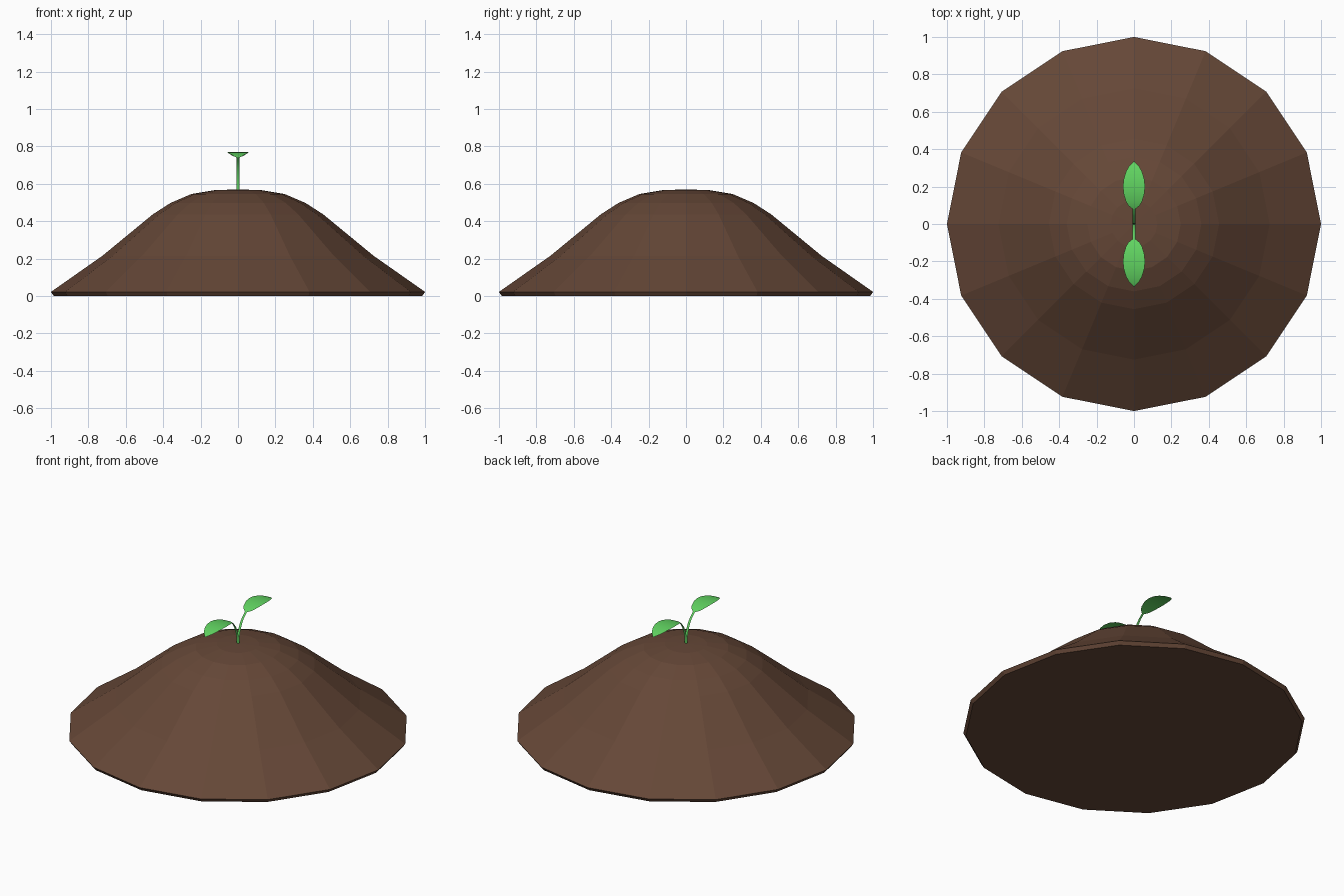
import bpy
import math

if "Cube" in bpy.data.objects:
    bpy.data.objects.remove(bpy.data.objects["Cube"])


def material(name, color):
    m = bpy.data.materials.new(name)
    m.diffuse_color = (*color, 1)
    m.use_nodes = True
    m.node_tree.nodes["Principled BSDF"].inputs["Base Color"].default_value = m.diffuse_color
    return m


def make_object(name, verts, faces, mat):
    me = bpy.data.meshes.new(name)
    me.from_pydata(verts, [], faces)
    me.materials.append(mat)
    ob = bpy.data.objects.new(name, me)
    bpy.context.collection.objects.link(ob)
    return ob


soil = material("soil", (0.13, 0.063, 0.038))
green = material("leaf_green", (0.12, 0.66, 0.12))

# Soil mound: 16-sided lathe of (radius, height) rings, closed below
SIDES = 16
profile = [(0.985, 0.0), (1.0, 0.022), (0.725, 0.215), (0.455, 0.437),
           (0.36, 0.498), (0.25, 0.545), (0.125, 0.566)]
verts = [(r * math.cos(math.tau * i / SIDES), r * math.sin(math.tau * i / SIDES), z)
         for r, z in profile for i in range(SIDES)]
faces = [tuple(reversed(range(SIDES)))]
for k in range(len(profile) - 1):
    for i in range(SIDES):
        j = (i + 1) % SIDES
        faces.append((k * SIDES + i, k * SIDES + j,
                      (k + 1) * SIDES + j, (k + 1) * SIDES + i))
apex = len(verts)
verts.append((0, 0, 0.57))
last = (len(profile) - 1) * SIDES
faces += [(last + i, last + (i + 1) % SIDES, apex) for i in range(SIDES)]
make_object("soil_mound", verts, faces, soil)

# Seedling halves: thin ribbon stem widening into a leaf, (y, z, half width)
stem = [(0.001, 0.56, 0.008), (0.002, 0.60, 0.008), (0.012, 0.645, 0.008),
        (0.03, 0.687, 0.008), (0.053, 0.718, 0.007), (0.08, 0.741, 0.007)]
leaf = [(0.08, 0.741, 0.007), (0.098, 0.750, 0.030), (0.12, 0.758, 0.043),
        (0.16, 0.767, 0.055), (0.20, 0.770, 0.059), (0.24, 0.768, 0.055),
        (0.28, 0.760, 0.043), (0.31, 0.750, 0.026), (0.335, 0.738, 0.002)]


def ribbon(name, path, side):
    v = [(s * w * side, y * side, z) for y, z, w in path for s in (-1, 1)]
    f = [(2 * i, 2 * i + 1, 2 * i + 3, 2 * i + 2) for i in range(len(path) - 1)]
    ob = make_object(name, v, f, green)
    ob.data.shade_smooth()


for label, side in (("back", 1), ("front", -1)):
    ribbon(label + "_stem", stem, side)
    ribbon(label + "_leaf", leaf, side)
